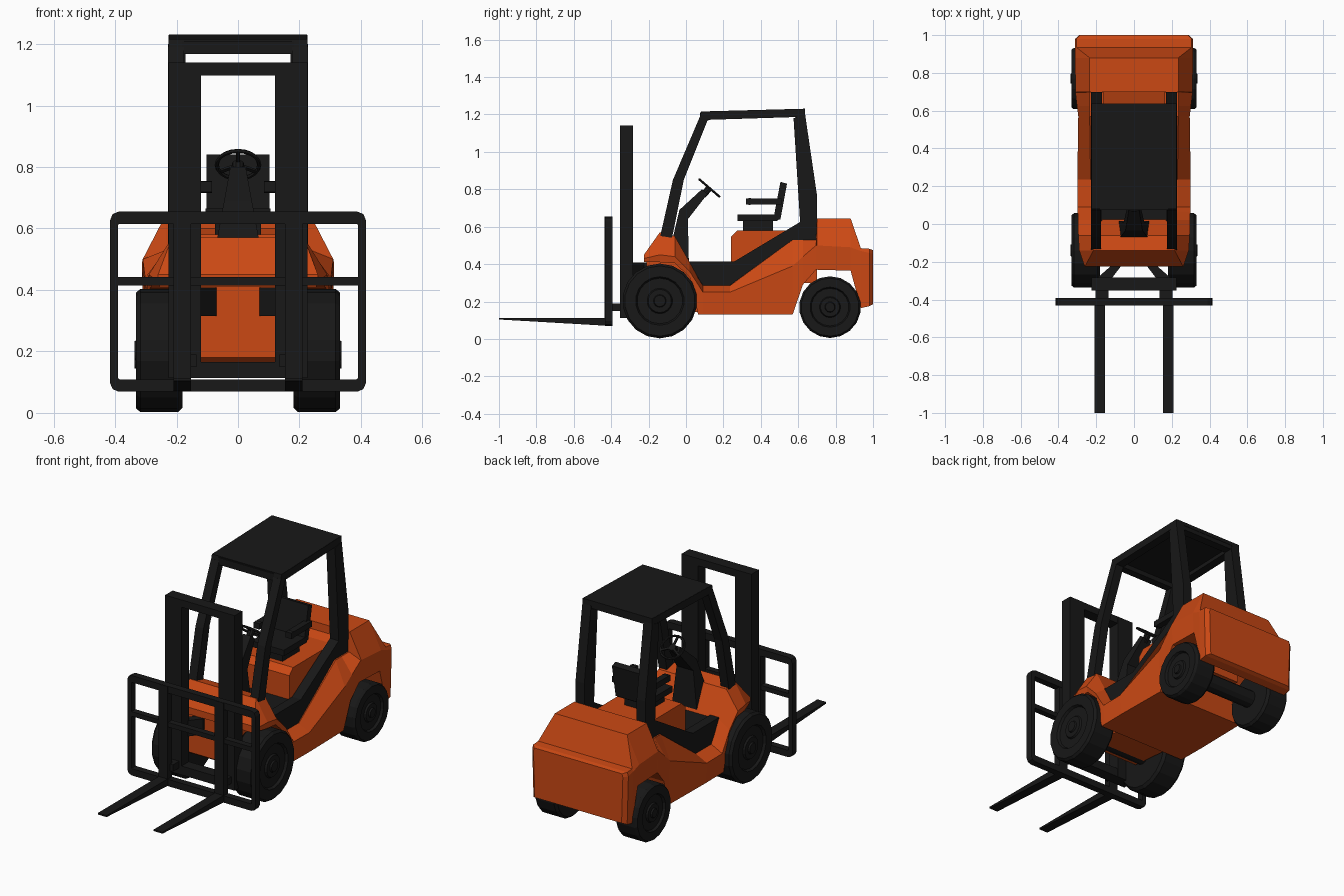
import bpy, bmesh
from math import sin, cos, pi
from mathutils import Vector, Matrix

if "Cube" in bpy.data.objects:
    bpy.data.objects.remove(bpy.data.objects["Cube"])


def material(name, rgb):
    m = bpy.data.materials.new(name)
    m.diffuse_color = (*rgb, 1)
    m.use_nodes = True
    m.node_tree.nodes["Principled BSDF"].inputs["Base Color"].default_value = m.diffuse_color
    return m


ORANGE = material("orange_paint", (0.60, 0.066, 0.007))
BLACK = material("black_paint", (0.009, 0.009, 0.009))


def loft(name, sections, mat=BLACK, closed=False, mirror=False):
    """Skin a list of equal-length point rings; cap the ends unless closed."""
    bm = bmesh.new()
    rings = [[bm.verts.new(p) for p in s] for s in sections]
    pairs = list(zip(rings, rings[1:]))
    if closed:
        pairs.append((rings[-1], rings[0]))
    else:
        bm.faces.new(rings[0])
        bm.faces.new(rings[-1])
    n = len(rings[0])
    for a, b in pairs:
        for i in range(n):
            j = (i + 1) % n
            bm.faces.new((a[i], a[j], b[j], b[i]))
    bmesh.ops.remove_doubles(bm, verts=bm.verts, dist=1e-5)
    bmesh.ops.recalc_face_normals(bm, faces=bm.faces)
    me = bpy.data.meshes.new(name)
    bm.to_mesh(me)
    bm.free()
    me.materials.append(mat)
    ob = bpy.data.objects.new(name, me)
    bpy.context.collection.objects.link(ob)
    if mirror:
        ob.modifiers.new("mirror", 'MIRROR').use_mirror_merge = False
    return ob


def prism(name, profile, x0, x1, mat=BLACK, mirror=False):
    """Side profile of (y, z) points extruded across x."""
    return loft(name, [[(x, y, z) for y, z in profile] for x in (x0, x1)], mat, mirror=mirror)


def box(name, x, y, z, mat=BLACK, mirror=False):
    return prism(name, [(y[0], z[0]), (y[1], z[0]), (y[1], z[1]), (y[0], z[1])], *x, mat, mirror)


def lathe(name, profile, centre, seg, mat=BLACK, mirror=False):
    """Spin a (radius, x) profile around an x-axis line through centre (y, z)."""
    rings = [[(x, centre[0] + r * sin(a), centre[1] + r * cos(a)) for r, x in profile]
             for a in (2 * pi * i / seg for i in range(seg))]
    return loft(name, rings, mat, closed=True, mirror=mirror)


# Painted body shell: y, bottom z, shoulder x and z, top x and z
stations = [
    (-.225, .41, .262, .43, .26, .45), (-.14, .41, .29, .45, .215, .57),
    (-.06, .405, .295, .44, .22, .55), (.02, .33, .297, .36, .225, .41),
    (.065, .13, .298, .29, .23, .325), (.09, .13, .298, .25, .23, .285),
    (.235, .13, .30, .25, .23, .285), (.57, .13, .295, .39, .235, .53),
    (.625, .29, .302, .44, .235, .53), (.695, .37, .31, .50, .235, .53),
    (.70, .37, .31, .50, .235, .645), (.88, .365, .312, .49, .235, .645),
    (.935, .165, .312, .47, .305, .485), (.98, .175, .312, .46, .305, .482),
    (1.0, .185, .29, .455, .285, .475)]
shell = []
for y, zb, xs, zs, xt, zt in stations:
    half = [(xs - .008, zb), (xs, zs), (xt, zt)]
    shell.append([(x, y, z) for x, z in half] + [(-x, y, z) for x, z in reversed(half)])
loft("body_shell", shell, ORANGE)

# Narrow chassis between the front wheels, and engine cover under the seat
prism("front_chassis", [(-.21, .18), (-.19, .165), (.1, .14), (.1, .30), (.0, .41), (-.21, .44)],
      -.17, .17, ORANGE)
prism("engine_cover", [(.24, .3), (.24, .545), (.275, .58), (.64, .58), (.70, .6), (.70, .3)],
      -.165, .165, ORANGE)

# Cab floor and overhead guard
prism("cab_floor", [(.015, .35), (.015, .405), (.26, .405), (.26, .28), (.09, .28)], -.175, .175)
prism("guard_rear_post_and_sill",
      [(.575, 1.18), (.637, 1.20), (.70, .77), (.70, .53), (.57, .53), (.235, .286), (.09, .286),
       (.01, .415), (.26, .415), (.61, .625)], .17, .227, mirror=True)
prism("guard_front_post", [(.075, 1.19), (-.07, .85), (-.15, .495), (-.085, .49), (-.012, .85),
                           (.12, 1.18)], .175, .227, mirror=True)
prism("roof_plate", [(.08, 1.195), (.08, 1.216), (.637, 1.231), (.637, 1.21)], -.225, .225)
prism("roof_rail", [(.072, 1.17), (.08, 1.215), (.637, 1.23), (.637, 1.188)], .175, .226, mirror=True)
box("roof_front_bar", (-.18, .18), (.075, .12), (1.168, 1.21))
box("roof_rear_bar", (-.18, .18), (.585, .635), (1.185, 1.22))

# Seat
box("seat_pedestal", (-.075, .075), (.305, .465), (.575, .635))
box("seat_cushion", (-.105, .105), (.275, .49), (.63, .665))
prism("seat_back", [(.465, .63), (.505, .64), (.54, .83), (.505, .84)], -.103, .103)
lathe("armrest_pivot", [(0, .085), (.02, .085), (.02, .122), (0, .122)], (.34, .735), 8, mirror=True)
box("armrest", (.085, .122), (.32, .51), (.718, .752), mirror=True)

# Dash and steering column, narrowing towards the top
column = prism("steering_column", [(-.08, .50), (-.035, .69), (.085, .80), (.115, .775), (.01, .64),
                                   (.015, .42)], -1, 1)
for v in column.data.vertices:
    v.co.x *= .08 - .055 * max(0, (v.co.z - .5) / .3)

# Steering wheel: rim, hub and spokes on a tilted plane
tilt = Matrix.Translation((0, .125, .807)) @ Matrix.Rotation(-.71, 4, 'X')
rim = [[tilt @ Vector(((.069 + .007 * cos(b)) * cos(a), (.069 + .007 * cos(b)) * sin(a), .007 * sin(b)))
        for b in (2 * pi * k / 6 for k in range(6))] for a in (2 * pi * i / 20 for i in range(20))]
loft("steering_wheel_rim", rim, closed=True)
hub = [[tilt @ Vector((r * cos(2 * pi * i / 10), r * sin(2 * pi * i / 10), z)) for i in range(10)]
       for r, z in ((.017, -.055), (.02, .004))]
loft("steering_wheel_hub", hub)
for i in range(3):
    turn = tilt @ Matrix.Rotation(-pi / 2 + i * 2 * pi / 3, 4, 'Z')
    loft(f"steering_wheel_spoke_{i + 1}", [[turn @ Vector((x, y, z)) for y, z in
         ((-.006, -.004), (.006, -.004), (.006, .004), (-.006, .004))] for x in (.01, .067)])

# Wheels with recessed rims and hubs, and axles
for name, R, centre, inner in (("front_wheel", .2, (-.14, .203), .18), ("rear_wheel", .165, (.77, .17), .19)):
    k = R / .2
    profile = [(0, inner), (.185 * k, inner), (R, inner + .015), (R, .318), (.188 * k, .332),
               (.13 * k, .332), (.122 * k, .318), (.068 * k, .318), (.062 * k, .328),
               (.034 * k, .328), (.03 * k, .337), (0, .337)]
    lathe(name, profile, centre, 18, mirror=True)
    lathe(name.replace("wheel", "axle"), [(0, -.22), (.05, -.22), (.05, .22), (0, .22)], centre, 12)

# Mast
box("mast_column", (.12, .226), (-.353, -.283), (.113, 1.14), mirror=True)
box("mast_top_bar", (-.125, .125), (-.352, -.284), (1.097, 1.14))
box("mast_bottom_bar", (-.125, .125), (-.352, -.284), (.113, .165))
loft("mast_bracket", [[(x0, y, .315), (x1, y, .315), (x1, y, .408), (x0, y, .408)]
                      for x0, x1, y in ((.07, .125, -.19), (.07, .125, -.225), (.12, .2, -.29))], mirror=True)
box("carriage_link", (.135, .205), (-.41, -.33), (.15, .19), mirror=True)

# Load carriage: frame with rounded corners, middle bar, forks
frame = []
for q, (sx, sz) in enumerate(((1, 1), (-1, 1), (-1, -1), (1, -1))):
    for step in range(3):
        a = q * pi / 2 + step * pi / 4
        outer = (sx * .388 + .028 * cos(a), .362 + sz * .265 + .028 * sin(a))
        inside = (sx * .385 + .005 * cos(a), .362 + sz * .248 + .005 * sin(a))
        frame.append([(x, y, z) for (x, z), y in ((outer, -.432), (outer, -.392), (inside, -.392), (inside, -.432))])
loft("carriage_frame", frame, closed=True)
box("carriage_middle_bar", (-.392, .392), (-.43, -.394), (.415, .442))
prism("fork", [(-1.0, .104), (-1.0, .113), (-.435, .112), (-.435, .654), (-.393, .654), (-.393, .07),
               (-.45, .072)], .153, .21, mirror=True)
